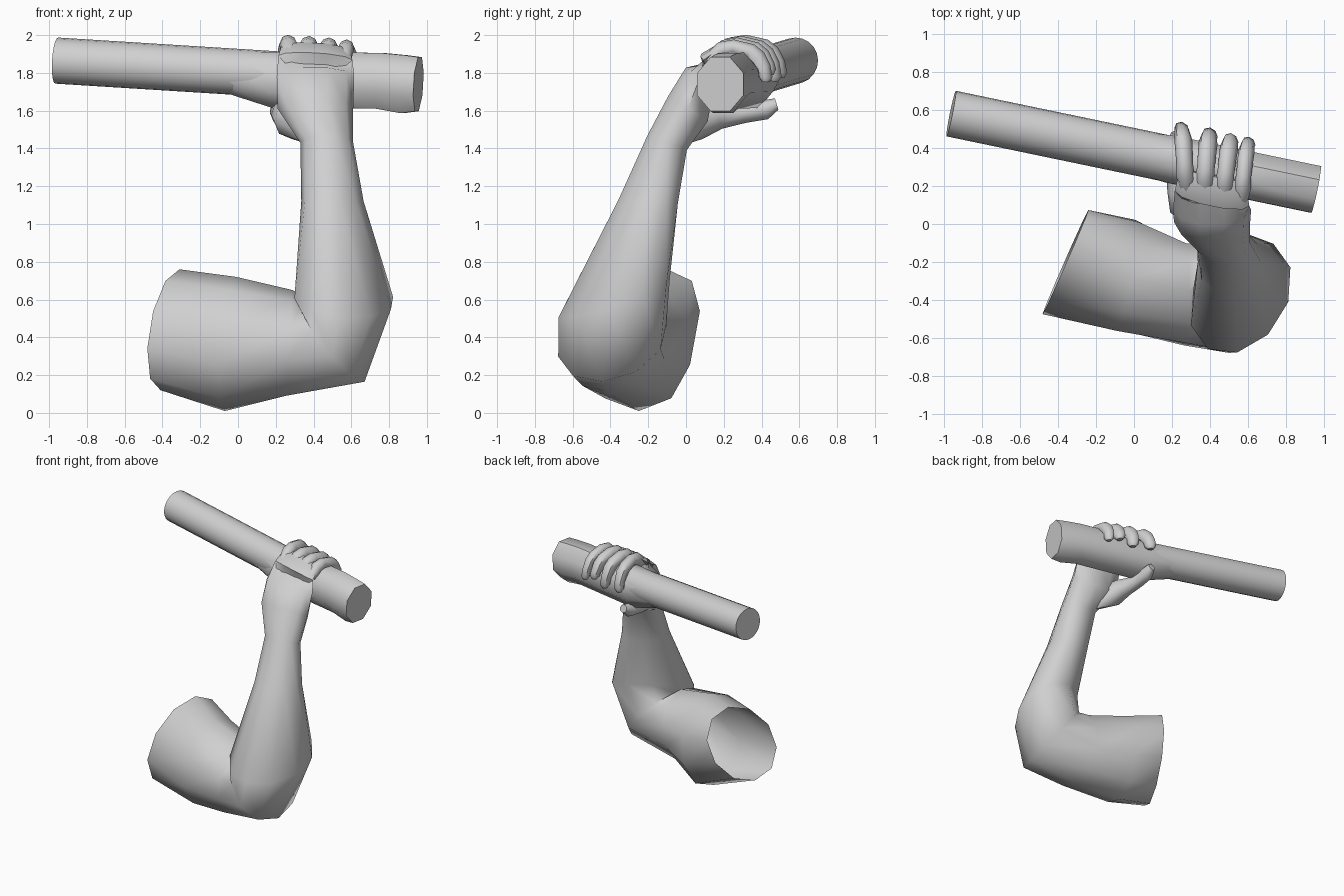
import bpy, bmesh
from math import cos, sin, pi, radians
from mathutils import Vector

cube = bpy.data.objects.get("Cube")
if cube:
    bpy.data.objects.remove(cube, do_unlink=True)

clay = bpy.data.materials.new("plain_grey")
clay.use_nodes = True
colour = (0.63, 0.63, 0.63, 1)
clay.diffuse_color = colour
clay.node_tree.nodes["Principled BSDF"].inputs["Base Color"].default_value = colour


def loft(name, sections, sides, caps=(True, True), turn=0.0, sharp=50):
    """Skin a tube through elliptical sections: (centre, half axis, half axis)."""
    bm = bmesh.new()
    rings = []
    for centre, a, b in sections:
        c, a, b = Vector(centre), Vector(a), Vector(b)
        angles = [turn + 2 * pi * i / sides for i in range(sides)]
        rings.append([bm.verts.new(c + a * cos(t) + b * sin(t)) for t in angles])
    for low, high in zip(rings, rings[1:]):
        for i in range(sides):
            j = (i + 1) % sides
            bm.faces.new((low[i], low[j], high[j], high[i]))
    if caps[0]:
        bm.faces.new(rings[0][::-1])
    if caps[1]:
        bm.faces.new(rings[-1])
    bmesh.ops.recalc_face_normals(bm, faces=bm.faces)
    mesh = bpy.data.meshes.new(name)
    bm.to_mesh(mesh)
    bm.free()
    mesh.materials.append(clay)
    obj = bpy.data.objects.new(name, mesh)
    bpy.context.collection.objects.link(obj)
    bpy.ops.object.select_all(action="DESELECT")
    obj.select_set(True)
    bpy.context.view_layer.objects.active = obj
    bpy.ops.object.shade_smooth_by_angle(angle=radians(sharp))
    return obj


def rod_centre(x):
    return Vector((x, 0.38 - 0.208 * x, 1.805 - 0.0625 * x))


def rod_section(x, wide, tall, drop=0.0):
    centre = rod_centre(x) - Vector((0, 0, drop))
    return centre, (0.2 * wide, 0.98 * wide, 0), (0.06 * tall, 0, tall)


def around_rod(x, angle, radius, half_width, half_depth):
    """Section of something wrapped round the rod, 90 degrees being on top."""
    out = Vector((0, cos(radians(angle)), sin(radians(angle))))
    across = Vector((-.98, .2, .06)) * half_width
    return rod_centre(x) + out * radius, across, out * half_depth


# Arm: open shoulder end, upper arm, mitred elbow, forearm, wrist, back of hand
loft("arm", [
    ((-.36, -.20, .44), (.05, .10, .32), (.11, .255, 0)),
    ((-.04, -.27, .365), (.03, -.02, .355), (.06, .30, 0)),
    ((.27, -.37, .37), (.02, .02, .28), (0, .275, 0)),
    ((.50, -.39, .385), (-.17, .05, .22), (.06, .285, .02)),
    ((.56, -.38, .61), (-.25, .03, .06), (.10, .30, .09)),
    ((.50, -.20, 1.12), (-.165, 0, 0), (.02, .165, -.01)),
    ((.47, -.10, 1.43), (-.14, 0, 0), (0, .11, -.04)),
    ((.41, .01, 1.61), (-.20, 0, 0), (0, .11, -.07)),
    ((.41, .075, 1.78), (-.205, 0, 0), (0, .08, -.05)),
    around_rod(.41, 148, .19, .20, .05),
    around_rod(.41, 122, .178, .185, .035),
    around_rod(.41, 104, .165, .15, .02),
], 10, caps=(False, True), sharp=60)

# Rod and its thicker eight-sided grip
loft("rod", [rod_section(-.96, .122, .122), rod_section(.9, .122, .122)], 20)
loft("rod_grip", [
    rod_section(-.10, .11, .11),
    rod_section(.20, .135, .16, .03),
    rod_section(.75, .135, .16, .0),
    rod_section(.88, .135, .166, .01),
    rod_section(.955, .135, .155, .005),
], 8, turn=pi / 8, sharp=50)

# Fingers curl over the rod: base x, tip x, last angle, thickness
fingers = {
    "index_finger": (.275, .25, -5, .048),
    "middle_finger": (.365, .40, -8, .049),
    "ring_finger": (.465, .515, 5, .047),
    "little_finger": (.56, .605, -5, .042),
}
for name, (base, tip, last, thick) in fingers.items():
    sections = []
    steps = [(145, .9), (115, 1.08), (92, .95), (60, 1), (42, 1.02),
             (22, .88), (last + 8, .85), (last, .5)]
    for angle, size in steps:
        x = base + (tip - base) * (145 - angle) / 150
        sections.append(around_rod(x, angle, .168, thick * size, thick * size))
    loft(name, sections, 8)

# Thumb with its broad base runs under the rod
thumb = [(.38, -.03, 1.49, .07), (.285, .06, 1.545, .095), (.25, .17, 1.58, .075),
         (.22, .30, 1.585, .05), (.22, .42, 1.605, .05), (.225, .48, 1.635, .03)]
loft("thumb", [((x, y, z), (r, 0, 0), (0, -.3 * r, r)) for x, y, z, r in thumb], 8)
